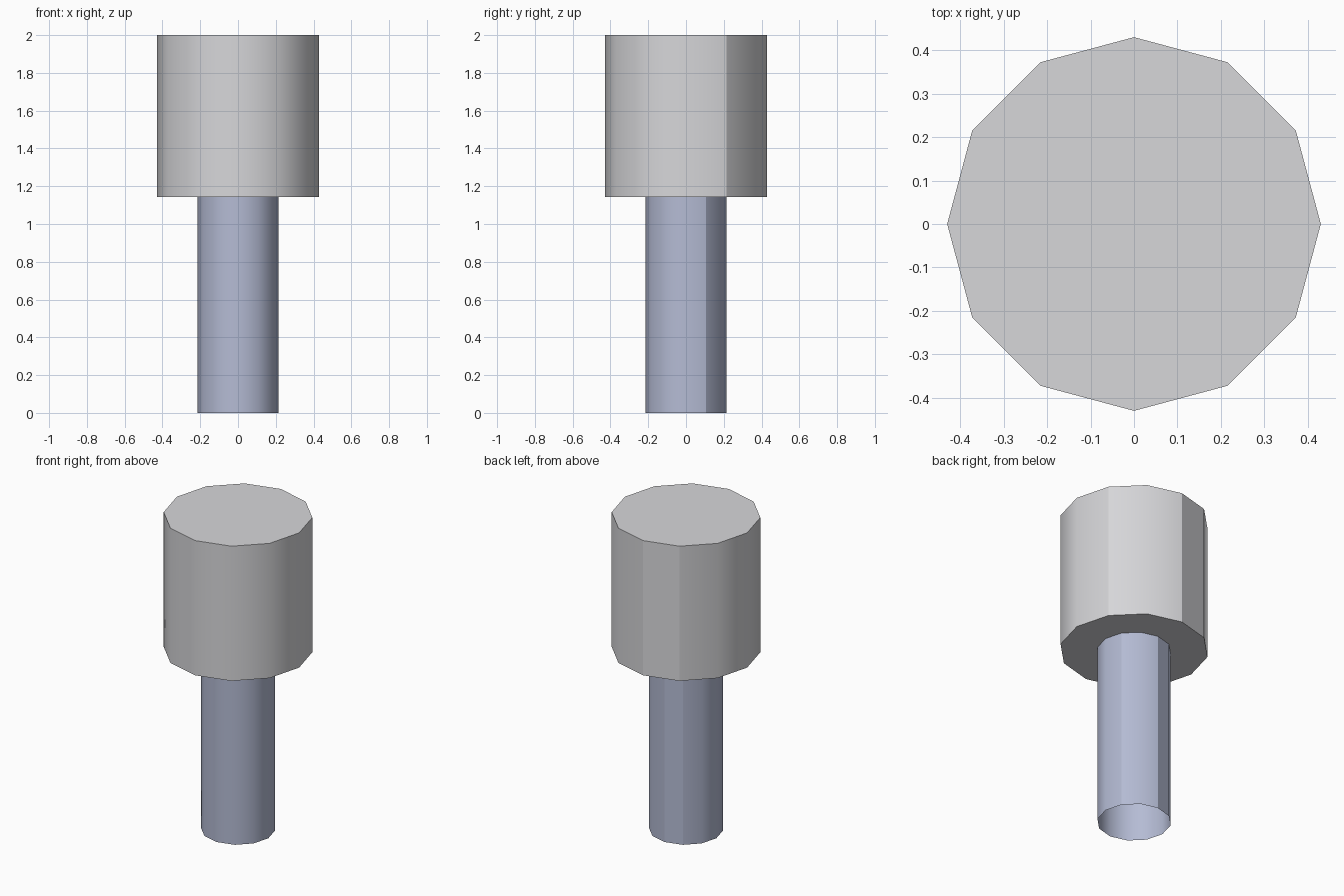
import bpy, bmesh, math

if "Cube" in bpy.data.objects:
    bpy.data.objects.remove(bpy.data.objects["Cube"])

SIDES = 12
SHARP_CORNERS = {30, 90, 120}   # side creases that stay hard, in degrees


def material(name, rgb):
    m = bpy.data.materials.new(name)
    m.diffuse_color = (*rgb, 1.0)
    m.use_nodes = True
    m.node_tree.nodes["Principled BSDF"].inputs["Base Color"].default_value = m.diffuse_color
    return m


def prism(name, radius, z0, z1, mat, capped):
    """Upright twelve-sided tube or closed drum with mostly smooth walls."""
    bm = bmesh.new()
    rings = []
    for z in (z0, z1):
        rings.append([bm.verts.new((radius * math.cos(math.tau * i / SIDES),
                                    radius * math.sin(math.tau * i / SIDES), z))
                      for i in range(SIDES)])
    low, high = rings
    for i in range(SIDES):
        j = (i + 1) % SIDES
        bm.faces.new((low[i], low[j], high[j], high[i])).smooth = True
    if capped:
        bm.faces.new(high)
        bm.faces.new(low[::-1])
    # hard rims and the few hard side creases
    for e in bm.edges:
        a, b = e.verts
        if abs(a.co.z - b.co.z) < 1e-5:
            e.smooth = False
        else:
            angle = round(math.degrees(math.atan2(a.co.y, a.co.x))) % 360
            e.smooth = angle not in SHARP_CORNERS
    mesh = bpy.data.meshes.new(name)
    bm.to_mesh(mesh)
    bm.free()
    mesh.materials.append(mat)
    obj = bpy.data.objects.new(name, mesh)
    bpy.context.collection.objects.link(obj)
    return obj


head_grey = material("head grey", (0.68, 0.68, 0.70))
shaft_blue = material("shaft blue grey", (0.46, 0.50, 0.66))

# wide closed head on top
prism("head", 0.43, 1.143, 2.0, head_grey, True)
# narrow shaft, open at the bottom
prism("shaft", 0.214, 0.0, 1.143, shaft_blue, False)
